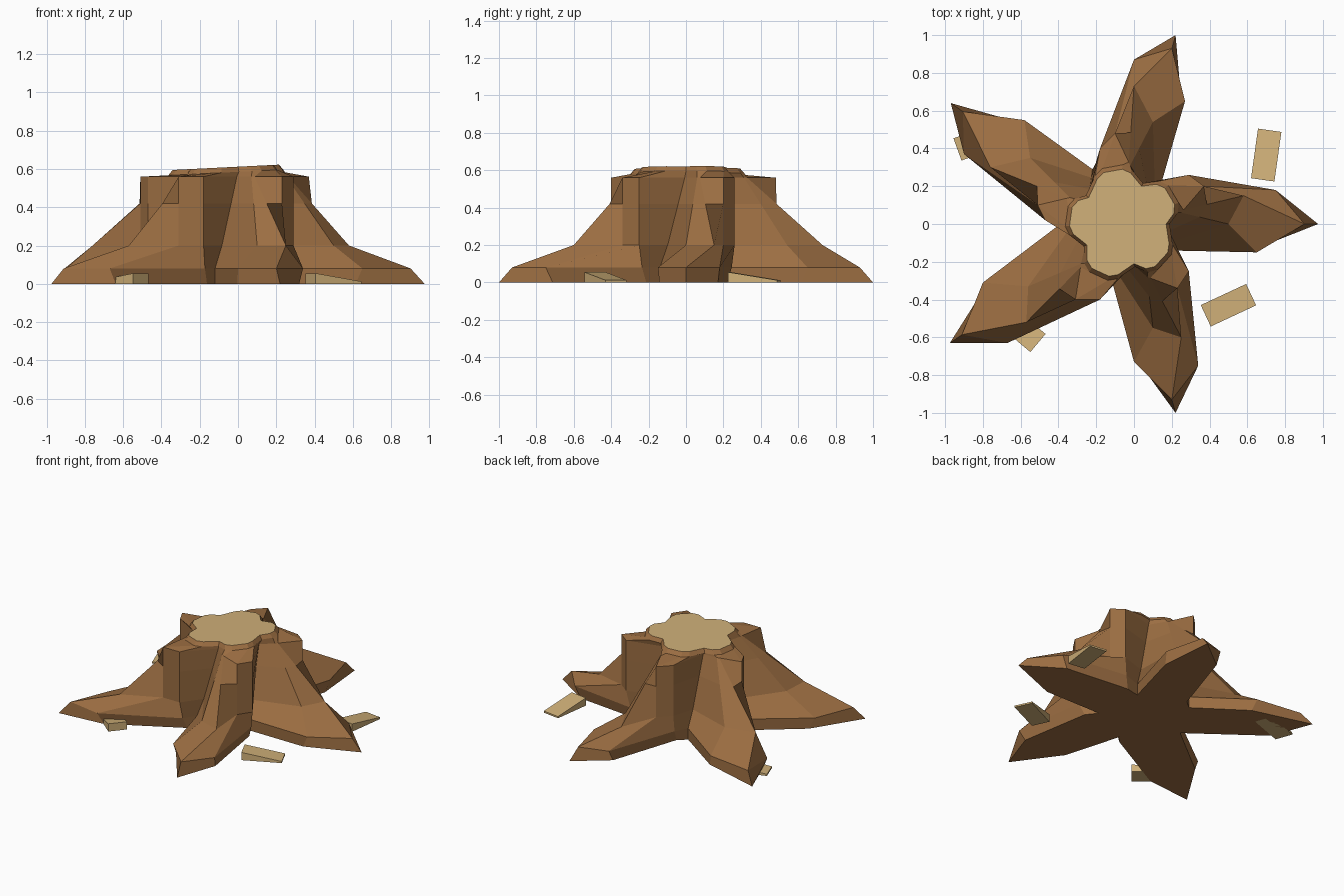
import bpy
import bmesh
import math
from mathutils import Vector, Matrix

default_cube = bpy.data.objects.get("Cube")
if default_cube:
    bpy.data.objects.remove(default_cube, do_unlink=True)


def make_material(name, color):
    material = bpy.data.materials.new(name)
    material.use_nodes = True
    material.diffuse_color = color
    material.node_tree.nodes["Principled BSDF"].inputs["Base Color"].default_value = color
    return material


bark = make_material("bark brown", (0.335, 0.157, 0.055, 1))
wood = make_material("cut wood tan", (0.63, 0.435, 0.19, 1))


def add_object(name, bm, materials):
    bmesh.ops.recalc_face_normals(bm, faces=bm.faces[:])
    mesh = bpy.data.meshes.new(name)
    bm.to_mesh(mesh)
    bm.free()
    for material in materials:
        mesh.materials.append(material)
    obj = bpy.data.objects.new(name, mesh)
    bpy.context.collection.objects.link(obj)
    return obj


def root(**points):
    return {key: Vector(point) for key, point in points.items()}


# Each root, going counter-clockwise. On the ground: near shoulder, tip, far
# shoulder, valley. Half way up: flank and ridge. At the top: brow where the
# ridge starts, two corners of an upright buttress, and the notch beside it.
ROOTS = [
    root(near=(.65, -.15), tip=(.975, 0), far=(.75, .18), valley=(.14, .2),
         flank=(.5, 0), ridge=(.58, .15),
         brow=(.25, .06), corner=(.37, .2), side=(.29, .26), notch=(.04, .2)),
    root(near=(.27, .65), tip=(.22, 1), far=(0, .87), valley=(-.22, .29),
         flank=(.1, .54), ridge=(0, .73),
         brow=(-.02, .31), corner=(-.1, .48), side=(-.18, .4), notch=(-.24, .14)),
    root(near=(-.58, .55), tip=(-.97, .64), far=(-.9, .37), valley=(-.39, 0),
         flank=(-.55, .35), ridge=(-.76, .3),
         brow=(-.34, .14), corner=(-.51, .1), side=(-.47, .02), notch=(-.25, -.11)),
    root(near=(-.8, -.31), tip=(-.975, -.63), far=(-.67, -.63), valley=(-.12, -.29),
         flank=(-.56, -.33), ridge=(-.57, -.52),
         brow=(-.28, -.21), corner=(-.31, -.4), side=(-.18, -.4), notch=(0, -.21)),
    root(near=(0, -.73), tip=(.22, -1), far=(.34, -.75), valley=(.18, -.14),
         flank=(.1, -.55), ridge=(.25, -.6),
         brow=(.07, -.28), corner=(.23, -.34), side=(.29, -.25), notch=(.17, 0)),
]
CENTER = Vector((-.06, 0))


def scaled(point, factor):
    return CENTER + (point - CENTER) * factor


def foot(r, shoulder_scale, tip_scale, side_scale):
    return [scaled(r["near"], shoulder_scale), scaled(r["tip"], tip_scale),
            scaled(r["far"], shoulder_scale), scaled(r["side"], side_scale), r["valley"]]


def trunk(r, slide, blend):
    """Ridge sliding down from the brow next to the upright buttress."""
    crest = r["brow"].lerp(r["corner"], .1).lerp(r["ridge"], slide)
    return [r["brow"].lerp(r["flank"], slide), crest, r["corner"], r["side"],
            r["valley"].lerp(r["notch"], blend)]


def cap(r, size):
    """Blunt lobe of the cut face, facing its buttress."""
    offset = ((r["corner"] + r["side"]) / 2 - CENTER) * .62
    across = Vector((-offset.y, offset.x)).normalized()
    lobe = [CENTER + offset * grow + across * shift
            for grow, shift in ((.93, -.09), (1.03, -.05), (1.03, .05), (.93, .09))]
    return [scaled(p, size) for p in lobe + [r["notch"]]]


def level(z, outline, *args, slope=0.0):
    points = [p for r in ROOTS for p in outline(r, *args)]
    return [Vector((p.x, p.y, z + slope * p.x)) for p in points]


# Stump: stacked star-shaped rings, twisted from roots to buttresses
rings = [
    level(0, foot, .95, 1, .85),
    level(.08, foot, 1, .93, .94),
    level(.2, trunk, 1, .3),
    level(.42, trunk, .39, .7),
    level(.56, trunk, 0, .95),
    level(.585, cap, 1.08, slope=.05),
    level(.612, cap, 1, slope=.05),
]
bm = bmesh.new()
loops = [[bm.verts.new(p) for p in ring] for ring in rings]
count = len(loops[0])
for low, high in zip(loops, loops[1:]):
    for i in range(count):
        j = (i + 1) % count
        bm.faces.new((low[i], low[j], high[j], high[i]))
bm.faces.new(loops[0][::-1])
top = bm.faces.new(loops[-1])
top.material_index = 1
add_object("tree_stump", bm, [bark, wood])

# Wood chips: thin wedges lying around the stump, thick end first
CHIPS = [
    ("left_back_chip", (.7, .365), 82),
    ("left_front_chip", (.5, -.43), 25),
    ("right_front_chip", (-.61, -.545), 140),
    ("right_back_chip", (-.81, .44), 200),
]
for name, position, angle in CHIPS:
    bm = bmesh.new()
    bmesh.ops.create_cube(bm, size=1)
    for v in bm.verts:
        height = .055 if v.co.x < 0 else .012
        v.co = Vector((v.co.x * .265, v.co.y * .125, height if v.co.z > 0 else 0))
    bm.transform(Matrix.Translation((*position, 0))
                 @ Matrix.Rotation(math.radians(angle), 4, "Z"))
    add_object(name, bm, [wood])
